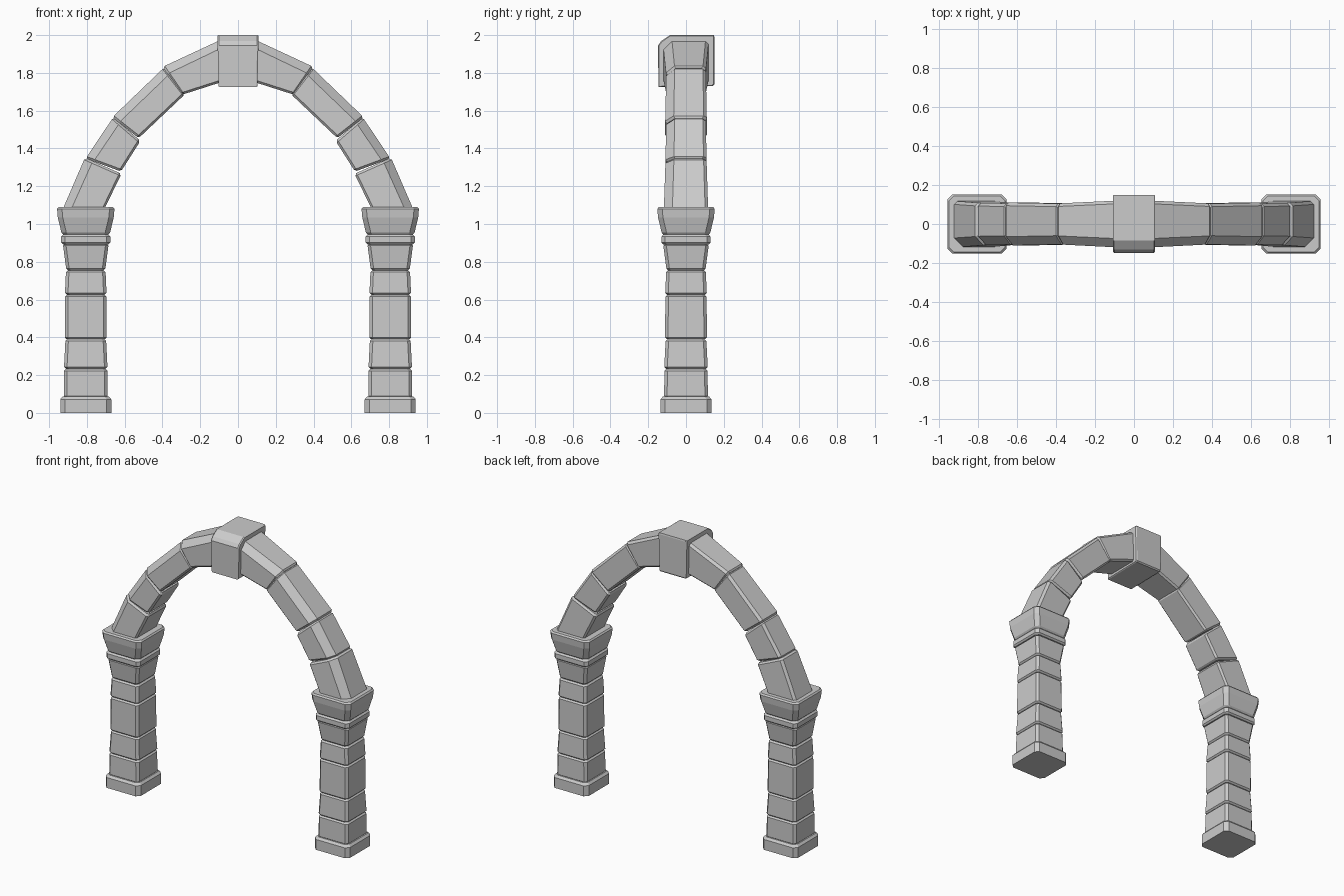
import bpy, bmesh
from mathutils import Vector

if "Cube" in bpy.data.objects:
    bpy.data.objects.remove(bpy.data.objects["Cube"])


def loft(name, rings, mirror=True):
    """Closed flat-shaded solid through a list of equal-length point rings."""
    bm = bmesh.new()
    vr = [[bm.verts.new(p) for p in r] for r in rings]
    n = len(vr[0])
    for a, b in zip(vr, vr[1:]):
        for i in range(n):
            j = (i + 1) % n
            bm.faces.new((a[i], a[j], b[j], b[i]))
    bm.faces.new(vr[0])
    bm.faces.new(vr[-1])
    bmesh.ops.recalc_face_normals(bm, faces=bm.faces)
    me = bpy.data.meshes.new(name)
    bm.to_mesh(me)
    bm.free()
    ob = bpy.data.objects.new(name, me)
    bpy.context.collection.objects.link(ob)
    if mirror:
        ob.modifiers.new("Mirror", 'MIRROR').use_mirror_merge = False
    return ob


def square(z, h, c, cx=-0.806):
    """Square with cut corners, half width h, at height z."""
    k = h - c
    return [Vector((cx + x, y, z)) for x, y in
            ((-k, -h), (k, -h), (h, -k), (h, k), (k, h), (-k, h), (-h, k), (-h, -k))]


def block(name, cut, *levels):
    loft(name, [square(z, h, cut) for z, h in levels])


def shaft_block(name, z0, z1, h0, h1, b=0.01):
    block(name, 0.016, (z0, h0 - b), (z0 + b, h0), (z1 - b, h1), (z1, h1 - b))


# pillars
block("pillar_base", 0.024, (0, 0.135), (0.072, 0.135), (0.087, 0.122))
for i, s in enumerate(((0.08, 0.233, 0.116, 0.114), (0.233, 0.39, 0.115, 0.108),
                       (0.39, 0.625, 0.111, 0.109), (0.625, 0.755, 0.110, 0.105),
                       (0.755, 0.895, 0.104, 0.120))):
    shaft_block(f"pillar_block_{i + 1}", *s)
block("pillar_neck", 0.02, (0.892, 0.12), (0.902, 0.13), (0.933, 0.13), (0.946, 0.118))
block("pillar_capital", 0.026, (0.944, 0.12), (0.955, 0.129), (1.035, 0.148),
      (1.08, 0.152), (1.09, 0.144))


def section(inner, outer, h, front=0.045, back=0.016, low=0.012):
    """Arch cross-section: wide cut on outer front edge, small cuts elsewhere."""
    a, b = Vector((inner[0], 0, inner[1])), Vector((outer[0], 0, outer[1]))
    d = (b - a).normalized()
    y = Vector((0, 1, 0))
    return [a - y * (h - low), a - y * h + d * low, b - y * h - d * front,
            b - y * (h - front), b + y * (h - back), b + y * h - d * back,
            a + y * h + d * low, a + y * (h - low)]


def shrink(ring, s, push):
    """Smaller copy of an end ring, pushed outward to form the end bevel."""
    c = sum(ring, Vector()) / len(ring)
    return [c + (p - c) * s + push for p in ring]


# arch stones: inner start, outer start, inner end, outer end, half depths
stones = (
    ((-0.705, 1.085), (-0.925, 1.085), (-0.622, 1.255), (-0.815, 1.340), 0.117, 0.109),
    ((-0.613, 1.288), (-0.800, 1.357), (-0.523, 1.430), (-0.667, 1.555), 0.108, 0.106),
    ((-0.517, 1.463), (-0.657, 1.573), (-0.290, 1.678), (-0.400, 1.820), 0.110, 0.105),
    ((-0.285, 1.688), (-0.388, 1.837), (-0.085, 1.752), (-0.085, 1.978), 0.106, 0.120),
)
for i, (a, b, c, d, h0, h1) in enumerate(stones):
    r0, r1 = section(a, b, h0), section(c, d, h1)
    axis = (sum(r1, Vector()) - sum(r0, Vector())).normalized() * 0.012
    loft(f"arch_stone_{i + 1}", [shrink(r0, 0.9, -axis), r0, r1, shrink(r1, 0.9, axis)])

# keystone: side profile (y, z) swept across x with bevelled ends
prof = ((-0.146, 1.725), (-0.148, 1.945), (-0.132, 1.968), (-0.085, 2.0),
        (0.148, 2.0), (0.15, 1.99), (0.15, 1.738), (0.142, 1.73))
rings = []
for x, s in ((-0.109, 0.97), (-0.102, 1), (0.102, 1), (0.109, 0.97)):
    rings.append([Vector((x * (1 - 0.2 * (2.0 - z)), y * s, 1.86 + (z - 1.86) * s))
                  for y, z in prof])
loft("keystone", rings, mirror=False)
